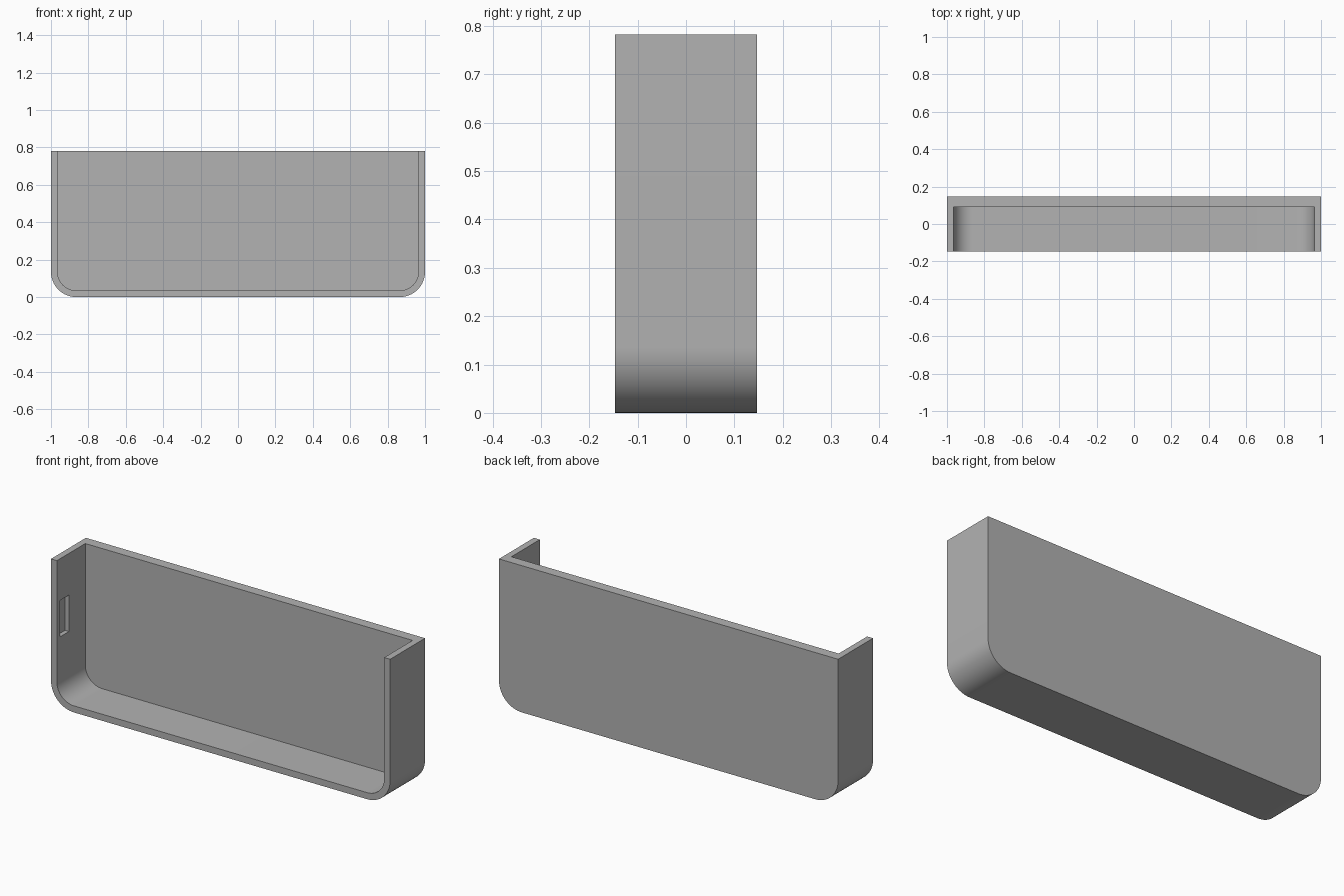
import bpy
import bmesh
import math

default = bpy.data.objects.get("Cube")
if default:
    bpy.data.objects.remove(default, do_unlink=True)

HALF_W, HALF_D, HEIGHT = 1.0, 0.147, 0.782
WALL, BACK, RADIUS = 0.035, 0.055, 0.135

grey = bpy.data.materials.new("plain_grey")
grey.use_nodes = True
colour = (0.448, 0.448, 0.448, 1)
grey.diffuse_color = colour
grey.node_tree.nodes["Principled BSDF"].inputs["Base Color"].default_value = colour


def rounded_prism(name, half_w, bottom, top, radius, y0, y1, steps=16):
    """Block along y whose two lower corners are rounded."""
    outline = [(half_w, top), (-half_w, top)]
    for cx, start in ((-half_w + radius, math.pi), (half_w - radius, 1.5 * math.pi)):
        for i in range(steps + 1):
            a = start + i / steps * math.pi / 2
            outline.append((cx + radius * math.cos(a),
                            bottom + radius + radius * math.sin(a)))
    bm = bmesh.new()
    face = bm.faces.new([bm.verts.new((x, y0, z)) for x, z in outline])
    moved = bmesh.ops.extrude_face_region(bm, geom=[face])["geom"]
    verts = [v for v in moved if isinstance(v, bmesh.types.BMVert)]
    bmesh.ops.translate(bm, verts=verts, vec=(0, y1 - y0, 0))
    bmesh.ops.recalc_face_normals(bm, faces=bm.faces)
    mesh = bpy.data.meshes.new(name)
    bm.to_mesh(mesh)
    bm.free()
    obj = bpy.data.objects.new(name, mesh)
    bpy.context.collection.objects.link(obj)
    obj.data.materials.append(grey)
    return obj


def cut(target, cutter):
    """Subtract the cutter from the target, then discard it."""
    cutter.hide_render = True
    mod = target.modifiers.new("cut", "BOOLEAN")
    mod.operation = "DIFFERENCE"
    mod.solver = "EXACT"
    mod.object = cutter
    bpy.ops.object.select_all(action="DESELECT")
    target.select_set(True)
    bpy.context.view_layer.objects.active = target
    bpy.ops.object.modifier_apply(modifier=mod.name)
    bpy.data.objects.remove(cutter, do_unlink=True)


# Tray shell, open at the front and top
tray = rounded_prism("open_tray", HALF_W, 0, HEIGHT, RADIUS, -HALF_D, HALF_D)
cut(tray, rounded_prism("hollow", HALF_W - WALL, WALL, HEIGHT + 0.1, RADIUS - WALL,
                        -HALF_D - 0.1, HALF_D - BACK))

# Blind latch pockets in the inner face of both end walls
for side in (-1, 1):
    bpy.ops.mesh.primitive_cube_add(size=1, location=(side * (HALF_W - WALL), -0.083, 0.463))
    pocket = bpy.context.object
    pocket.name = "latch_pocket"
    pocket.scale = (0.046, 0.074, 0.194)
    bpy.ops.object.transform_apply(location=False, rotation=False, scale=True)
    pocket.data.materials.append(grey)
    cut(tray, pocket)

# Smooth rounded corners, sharp edges
bpy.ops.object.select_all(action="DESELECT")
tray.select_set(True)
bpy.context.view_layer.objects.active = tray
bpy.ops.object.shade_smooth_by_angle(angle=math.radians(30))
